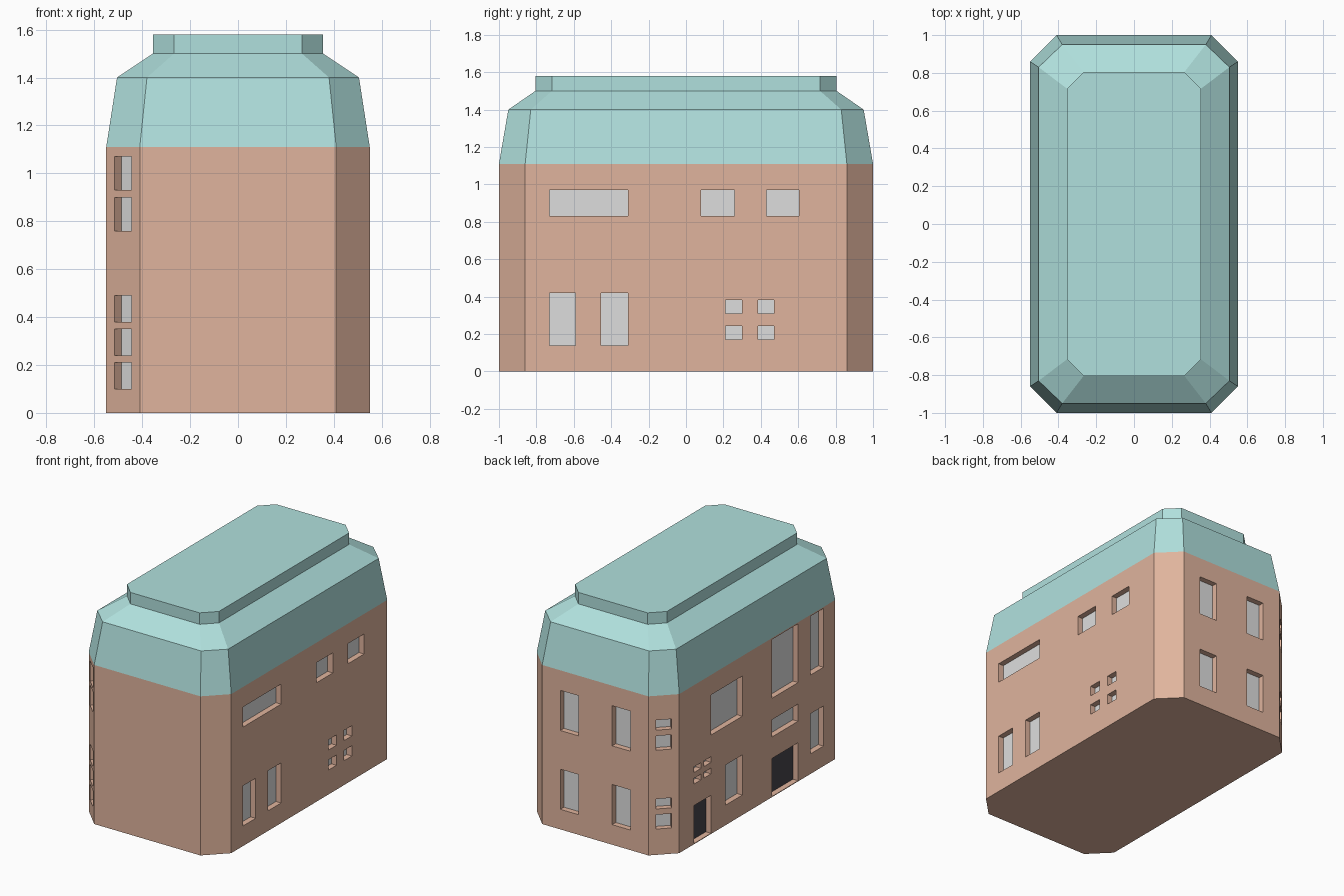
import bpy, bmesh
from mathutils import Vector, Matrix

if "Cube" in bpy.data.objects:
    bpy.data.objects.remove(bpy.data.objects["Cube"])


def material(name, rgb):
    m = bpy.data.materials.new(name)
    lin = [c / 12.92 if c <= 0.04045 else ((c + 0.055) / 1.055) ** 2.4 for c in (v / 255 for v in rgb)]
    m.diffuse_color = (*lin, 1)
    m.use_nodes = True
    m.node_tree.nodes["Principled BSDF"].inputs["Base Color"].default_value = m.diffuse_color
    return m


MATS = [material("brick_pink", (224, 180, 157)), material("roof_teal", (176, 224, 221)),
        material("window_grey", (222, 222, 222)), material("door_dark", (72, 69, 76))]
WALL, ROOF, GLASS, DOOR = range(4)
EAVES, DEPTH = 1.11, 0.04


def make_object(name, bm):
    bmesh.ops.recalc_face_normals(bm, faces=bm.faces[:])
    mesh = bpy.data.meshes.new(name)
    bm.to_mesh(mesh)
    bm.free()
    for m in MATS:
        mesh.materials.append(m)
    ob = bpy.data.objects.new(name, mesh)
    bpy.context.collection.objects.link(ob)
    return ob


# Building shell: stacked chamfered rectangles (z, half x, half y, chamfer x, chamfer y)
LEVELS = [(0, .55, 1, .14, .14), (EAVES, .55, 1, .14, .14), (1.40, .505, .95, .125, .12),
          (1.50, .355, .805, .088, .088), (1.58, .355, .805, .088, .088)]
bm = bmesh.new()
rings = []
for z, x, y, cx, cy in LEVELS:
    quarter = [(x, y - cy), (x - cx, y)]
    pts = quarter + [(-a, b) for a, b in quarter[::-1]]
    pts += [(-a, -b) for a, b in pts]
    rings.append([bm.verts.new((a, b, z)) for a, b in pts])
for lo, hi in zip(rings, rings[1:]):
    for i in range(8):
        j = (i + 1) % 8
        bm.faces.new((lo[i], lo[j], hi[j], hi[i]))
bm.faces.new(rings[0])
bm.faces.new(rings[-1])
for f in bm.faces:
    f.material_index = ROOF if f.calc_center_median().z > EAVES else WALL
building = make_object("building", bm)

# Recesses: boxes sunk into a wall, the innermost face carries glass or door colour
cut = bmesh.new()


def recess(origin, normal, a0, a1, z0, z1, inner=GLASS):
    n = Vector((*normal, 0)).normalized()
    u = Vector((abs(n.y), n.x * (-1 if n.y > 0 else 1) if n.y and n.x else abs(n.x), 0))
    if n.x and n.y:
        u = Vector((-n.y, n.x, 0))
    out = 0.02
    centre = Vector((*origin, 0)) + u * (a0 + a1) / 2 + n * (out - DEPTH) / 2
    centre.z = (z0 + z1) / 2
    cols = (u * (a1 - a0), n * (out + DEPTH), Vector((0, 0, z1 - z0)))
    mat = Matrix.Translation(centre) @ Matrix(cols).transposed().to_4x4()
    verts = bmesh.ops.create_cube(cut, size=1, matrix=mat)["verts"]
    faces = {f for v in verts for f in v.link_faces}
    min(faces, key=lambda f: f.calc_center_median().dot(n)).material_index = inner


LOW, HIGH = (.14, .42), (.69, .97)

# Right side windows
right = ((.55, 0), (1, 0))
for a0, a1 in ((-.73, -.31), (.08, .26), (.43, .605)):
    recess(*right, a0, a1, .83, .97)
for a0, a1 in ((-.73, -.59), (-.455, -.31)):
    recess(*right, a0, a1, *LOW)
for a0, a1 in ((.21, .30), (.385, .47)):
    for z in (.17, .31):
        recess(*right, a0, a1, z, z + .072)

# Left side windows and doors
left = ((-.55, 0), (-1, 0))
recess(*left, .165, .51, *HIGH)
recess(*left, .165, .35, *LOW)
recess(*left, -.45, -.165, .69, 1.10)
recess(*left, -.73, -.585, .69, 1.10)
recess(*left, -.73, -.585, *LOW)
recess(*left, -.45, -.165, .42, .54)
for a0, a1 in ((.51, .695), (-.45, -.165)):
    recess(*left, a0, a1, .005, .27, DOOR)
for a in (.51, .62):
    for z in (.42, .50):
        recess(*left, a, a + .075, z, z + .04)

# Back windows
for a in (-.27, .13):
    for z in (LOW, HIGH):
        recess((0, 1), (0, 1), a, a + .14, *z)

# Corner windows on the two left chamfers
for z0, z1 in ((.10, .21), (.24, .35), (.38, .49), (.76, .90), (.93, 1.07)):
    recess((-.48, -.93), (-1, -1), -.05, .05, z0, z1)
for z0, z1 in ((.18, .28), (.32, .39), (.73, .83), (.87, .94)):
    recess((-.48, .93), (-1, 1), -.05, .05, z0, z1)

cutter = make_object("recess_cutter", cut)
cutter.hide_render = True

# Carve the recesses and drop the cutter
mod = building.modifiers.new("recesses", "BOOLEAN")
mod.operation, mod.solver, mod.object = "DIFFERENCE", "EXACT", cutter
bpy.context.view_layer.objects.active = building
bpy.ops.object.modifier_apply(modifier=mod.name)
bpy.data.objects.remove(cutter)
